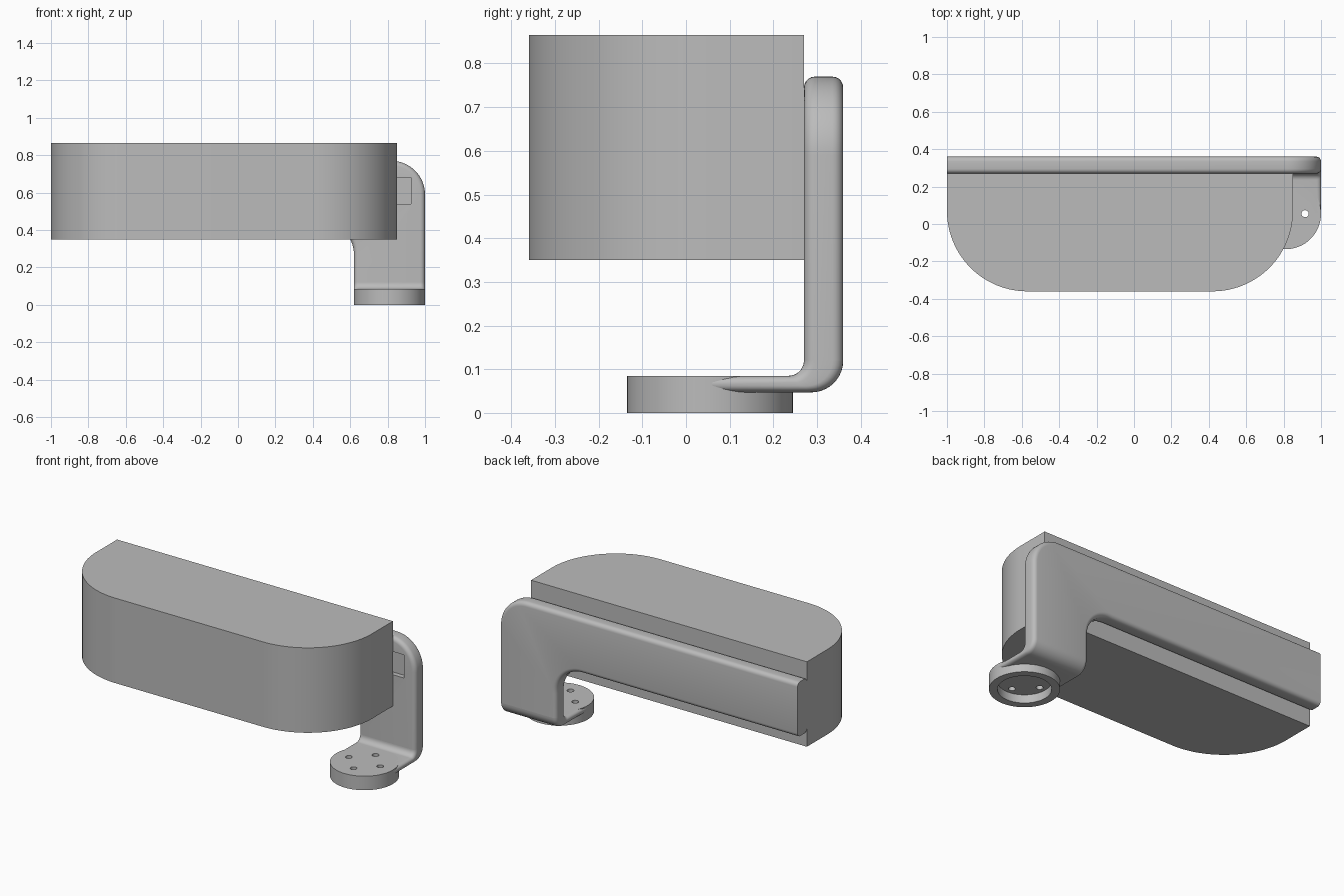
import bpy, bmesh, math
from math import sin, cos, pi
from mathutils import Vector

cube = bpy.data.objects.get("Cube")
if cube:
    bpy.data.objects.remove(cube, do_unlink=True)

grey = bpy.data.materials.new("plain grey")
grey.use_nodes = True
grey.diffuse_color = (0.5, 0.5, 0.5, 1)
grey.node_tree.nodes["Principled BSDF"].inputs["Base Color"].default_value = (0.5, 0.5, 0.5, 1)


def arc(cx, cy, r, start, end, n=16):
    """Points of a circular arc, angles in degrees."""
    angles = [math.radians(start + (end - start) * i / n) for i in range(n + 1)]
    return [(cx + r * cos(a), cy + r * sin(a)) for a in angles]


def finish(name, bm):
    bmesh.ops.recalc_face_normals(bm, faces=bm.faces)
    mesh = bpy.data.meshes.new(name)
    bm.to_mesh(mesh)
    bm.free()
    mesh.materials.append(grey)
    obj = bpy.data.objects.new(name, mesh)
    bpy.context.collection.objects.link(obj)
    return obj


def prism(outline, offset):
    """Closed bmesh made by extruding a flat outline of 3D points."""
    bm = bmesh.new()
    face = bm.faces.new([bm.verts.new(p) for p in outline])
    new = bmesh.ops.extrude_face_region(bm, geom=[face])["geom"]
    bmesh.ops.translate(bm, vec=offset, verts=[v for v in new if isinstance(v, bmesh.types.BMVert)])
    return bm


def cylinder(name, x, y, r, z0, z1, n=48):
    ring = [(px, py, z0) for px, py in arc(x, y, r, 0, 360, n)[:-1]]
    return finish(name, prism(ring, (0, 0, z1 - z0)))


def activate(obj):
    bpy.ops.object.select_all(action="DESELECT")
    obj.select_set(True)
    bpy.context.view_layer.objects.active = obj


def cut(obj, cutters):
    activate(obj)
    for c in cutters:
        mod = obj.modifiers.new("cut", "BOOLEAN")
        mod.operation, mod.solver, mod.object = "DIFFERENCE", "EXACT", c
        bpy.ops.object.modifier_apply(modifier=mod.name)


# Main housing: flat back, two large rounded front corners
BACK, FRONT, R = 0.27, -0.36, 0.43
plan = [(-1, BACK)] + arc(-1 + R, FRONT + R, R, 180, 270, 28)
plan += arc(0.85 - R, FRONT + R, R, 270, 360, 28) + [(0.85, BACK)]
housing = finish("housing", prism([(x, y, 0.35) for x, y in plan], (0, 0, 0.515)))

# Rear arm: long beam that turns down into a leg
LEFT, RIGHT, SEAM, ROUND = 0.62, 1.0, 0.12, 0.025
side = [(-1, 0.44)] + arc(LEFT - 0.17, 0.27, 0.17, 90, 0) + [(LEFT, SEAM), (RIGHT, SEAM)]
side += arc(RIGHT - 0.18, 0.59, 0.18, 0, 90) + [(-1, 0.77)]
bm = prism([(x, BACK, z) for x, z in side], (0, 0.09, 0))


def is_rim(edge):
    a, b = (v.co for v in edge.verts)
    at_end = abs(a.x + 1) < 1e-4 and abs(b.x + 1) < 1e-4
    at_seam = abs(a.z - SEAM) < 1e-4 and abs(b.z - SEAM) < 1e-4
    return abs(a.y - b.y) < 1e-4 and not at_end and not at_seam


bmesh.ops.bevel(bm, geom=[e for e in bm.edges if is_rim(e)], offset=ROUND,
                offset_type="OFFSET", segments=5, profile=0.5, affect="EDGES")
arm = finish("rear_arm", bm)

# Square socket in the leg beside the housing
socket = finish("socket_cutter", prism(
    [(0.785, 0.2, 0.54), (0.925, 0.2, 0.54), (0.925, 0.2, 0.68), (0.785, 0.2, 0.68)], (0, 0.1, 0)))
cut(arm, [socket])

# Bent foot: rounded section swept from the leg down to the disc
inner = arc(0.235, SEAM, 0.035, 0, -90, 10) + [(0.06, 0.085)]
outer = arc(0.287, SEAM, 0.073, 0, -90, 10) + [(0.06, 0.047)]
bm = bmesh.new()
rings = []
for (iy, iz), (oy, oz) in zip(inner, outer):
    a, b = Vector((0, iy, iz)), Vector((0, oy, oz))
    t = (b - a).length
    r = min(ROUND, t * 0.45)
    section = []
    for cx, ct, start in ((RIGHT - r, t - r, 0), (LEFT + r, t - r, 90),
                          (LEFT + r, r, 180), (RIGHT - r, r, 270)):
        section += arc(cx, ct, r, start, start + 90, 5)
    rings.append([bm.verts.new(a.lerp(b, d / t) + Vector((x, 0, 0))) for x, d in section])
for p, q in zip(rings, rings[1:]):
    for i in range(len(p)):
        j = (i + 1) % len(p)
        bm.faces.new((p[i], p[j], q[j], q[i]))
bm.faces.new(rings[0])
bm.faces.new(rings[-1])
foot = finish("bent_foot", bm)

# Mounting disc with a recessed underside and four screw holes
CX, CY = 0.81, 0.055
disc = cylinder("mounting_disc", CX, CY, 0.19, 0, 0.085, 64)
cutters = [cylinder("recess_cutter", CX, CY, 0.145, -0.1, 0.05)]
for x, y in arc(CX, CY, 0.105, 0, 270, 3):
    cutters.append(cylinder("hole_cutter", x, y, 0.019, -0.1, 0.2, 20))
cut(disc, cutters)
cut(foot, cutters)

for c in cutters + [socket]:
    bpy.data.objects.remove(c, do_unlink=True)

for obj in (housing, arm, foot, disc):
    activate(obj)
    bpy.ops.object.shade_smooth_by_angle(angle=math.radians(30))
